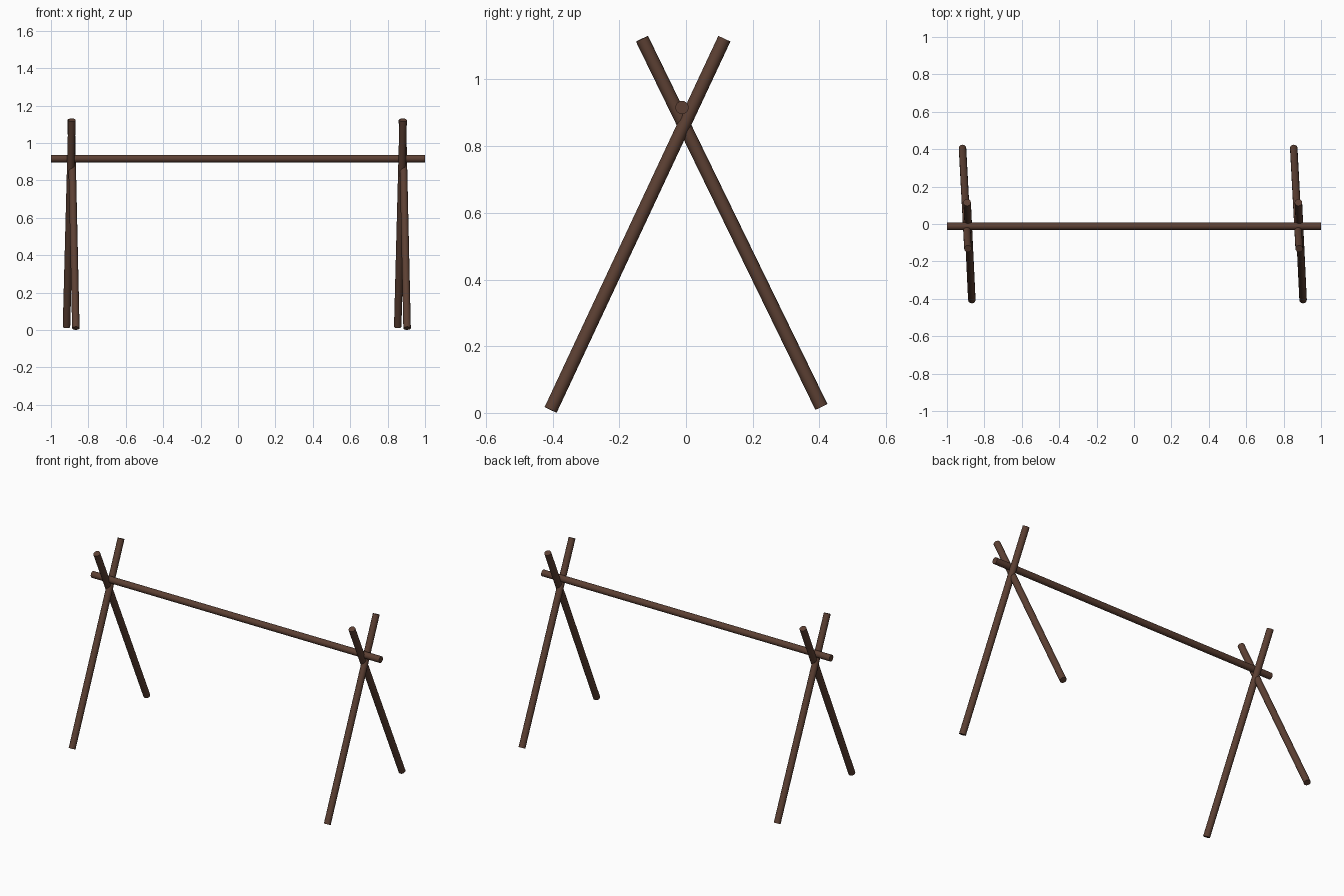
import bpy
from mathutils import Vector

if "Cube" in bpy.data.objects:
    bpy.data.objects.remove(bpy.data.objects["Cube"])

wood = bpy.data.materials.new("dark brown wood")
wood.diffuse_color = (0.107, 0.051, 0.033, 1)
wood.use_nodes = True
wood.node_tree.nodes["Principled BSDF"].inputs["Base Color"].default_value = wood.diffuse_color


def pole(name, start, end, radius=0.02):
    """Round pole between two end centres."""
    a, b = Vector(start), Vector(end)
    axis = b - a
    bpy.ops.mesh.primitive_cylinder_add(vertices=16, radius=radius,
                                        depth=axis.length, location=(a + b) / 2)
    obj = bpy.context.object
    obj.rotation_euler = axis.to_track_quat('Z', 'Y').to_euler()
    obj.name = name
    obj.data.materials.append(wood)
    bpy.ops.object.shade_smooth_by_angle()
    return obj


# Crossed leg pairs; both ends lean the same way
for side, x in (("left", -0.888), ("right", 0.883)):
    pole(f"{side}_front_leg", (x + 0.021, -0.406, 0.009), (x - 0.004, 0.115, 1.122))
    pole(f"{side}_back_leg", (x - 0.029, 0.406, 0.018), (x, -0.132, 1.122))

# Ridge beam resting in the crossings
pole("ridge_beam", (-1, -0.012, 0.916), (1, -0.012, 0.916))
